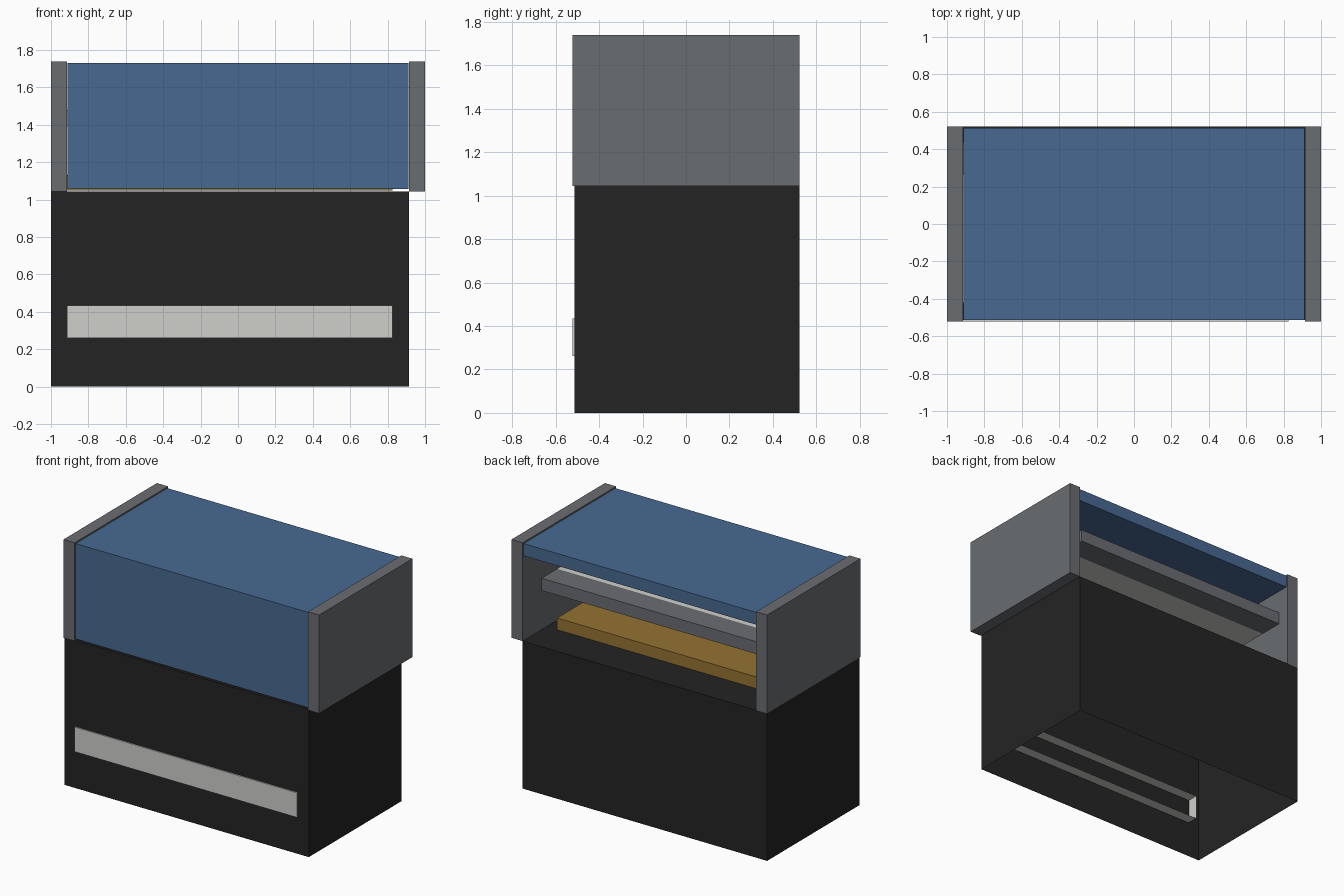
import bpy, bmesh

if "Cube" in bpy.data.objects:
    bpy.data.objects.remove(bpy.data.objects["Cube"])

U = 2 / 23            # the model sits on a grid of 23 units across
Y0 = -6 * U           # front plane


def srgb(r, g, b):
    lin = lambda c: c / 12.92 if c <= 0.04045 else ((c + 0.055) / 1.055) ** 2.4
    return (*[lin(v / 255) for v in (r, g, b)], 1.0)


def material(name, rgb):
    m = bpy.data.materials.new(name)
    m.diffuse_color = srgb(*rgb)
    m.use_nodes = True
    m.node_tree.nodes["Principled BSDF"].inputs["Base Color"].default_value = m.diffuse_color
    return m


BLACK = material("black", (36, 36, 36))
BLUE = material("blue", (72, 105, 145))
GREY = material("grey", (106, 109, 113))
WHITE = material("off_white", (207, 207, 203))
GOLD = material("gold", (148, 115, 50))


def finish(name, bm, mat):
    mesh = bpy.data.meshes.new(name)
    bm.to_mesh(mesh)
    bm.free()
    mesh.materials.append(mat)
    ob = bpy.data.objects.new(name, mesh)
    bpy.context.collection.objects.link(ob)
    return ob


def box(name, xs, ys, zs, mat, open_side=None):
    """Box from ranges; open_side is an outward direction left without a face."""
    bm = bmesh.new()
    bmesh.ops.create_cube(bm, size=1)
    for v in bm.verts:
        v.co = [r[0] if c < 0 else r[1] for c, r in zip(v.co, (xs, ys, zs))]
    bm.normal_update()
    if open_side:
        gone = [f for f in bm.faces
                if sum(a * b for a, b in zip(f.normal, open_side)) > 0.9]
        bmesh.ops.delete(bm, geom=gone, context='FACES_ONLY')
    return finish(name, bm, mat)


INNER = (-1 + U, 1 - 3 * U + U)      # width of the rails and plates
INNER = (-1 + U, -1 + 21 * U)

# Cabinet, open underneath
box("cabinet", (-1, -1 + 22 * U), (Y0 + 0.009, -Y0), (0, 12 * U), BLACK, (0, 0, -1))

# Front strip, a shallow tray open towards the inside
box("front_strip", INNER, (Y0, Y0 + U), (3 * U, 5 * U), WHITE, (0, 1, 0))

# End panels of the hood
for name, x in (("left_end_panel", -1), ("right_end_panel", 1 - U)):
    box(name, (x, x + U), (Y0, -Y0), (12 * U, 20 * U), GREY)

# Hood: L-shaped profile (front and top), open at the back
yf, yb, zb, zt = Y0 + 0.009, -Y0 - 0.009, 12 * U + 0.012, 20 * U - 0.009
profile = [(yf, zb), (yf + U, zb), (yf + U, zt - U), (yb, zt - U), (yb, zt), (yf, zt)]
bm = bmesh.new()
face = bm.faces.new([bm.verts.new((-1 + U + 0.002, y, z)) for y, z in profile])
ext = bmesh.ops.extrude_face_region(bm, geom=[face])
bmesh.ops.translate(bm, vec=(2 - 2 * U - 0.004, 0, 0),
                    verts=[g for g in ext["geom"] if isinstance(g, bmesh.types.BMVert)])
bmesh.ops.recalc_face_normals(bm, faces=bm.faces)
finish("hood", bm, BLUE)

# Shelves inside the hood
box("lower_shelf", INNER, (Y0 + U + 0.012, Y0 + 9 * U), (12 * U + 0.004, 13 * U), GOLD)
box("upper_shelf", INNER, (Y0 + U + 0.012, Y0 + 9 * U), (16 * U, 17 * U), WHITE)
box("rear_rail", INNER, (Y0 + 9 * U, Y0 + 11 * U), (16 * U, 17 * U), GREY)
